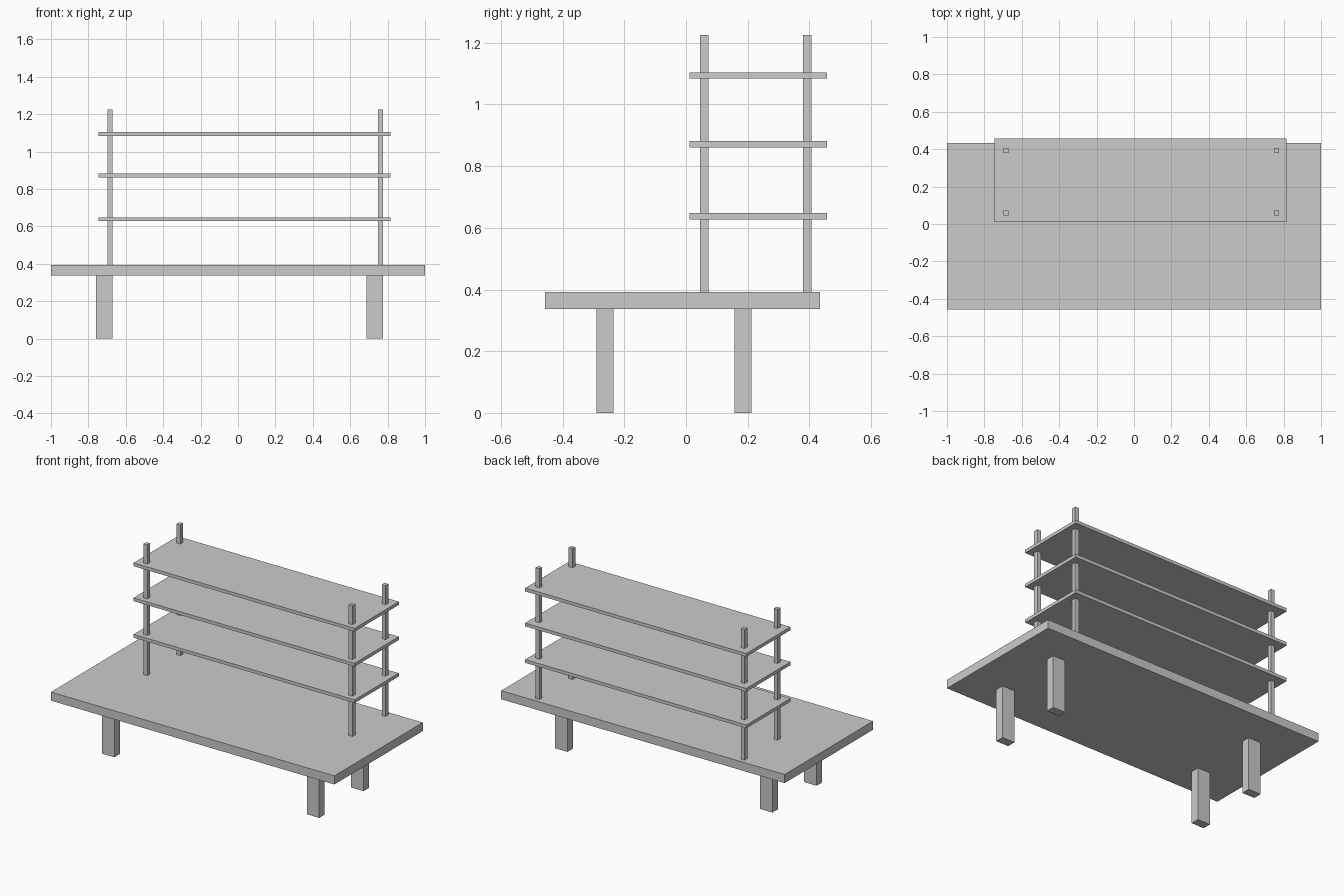
import bpy

if "Cube" in bpy.data.objects:
    bpy.data.objects.remove(bpy.data.objects["Cube"])


def box(name, x, y, z):
    """Add a box spanning the given (min, max) ranges."""
    spans = (x, y, z)
    bpy.ops.mesh.primitive_cube_add(size=1, location=[(a + b) / 2 for a, b in spans])
    ob = bpy.context.object
    ob.name = name
    ob.scale = [b - a for a, b in spans]
    bpy.ops.object.transform_apply(location=False, rotation=False, scale=True)
    return ob


def around(c, size):
    return (c - size / 2, c + size / 2)


TOP_Z = (0.337, 0.392)

# Main tabletop
box("tabletop", (-1, 1), (-0.457, 0.434), TOP_Z)

# Four rectangular legs
for side, x in (("left", -0.714), ("right", 0.732)):
    for end, y in (("front", -0.262), ("back", 0.185)):
        box(f"{end}_{side}_leg", around(x, 0.088), around(y, 0.055), (0, TOP_Z[0]))

# Four slim posts carrying the shelves
for side, x in (("left", -0.685), ("right", 0.763)):
    for end, y in (("front", 0.059), ("back", 0.393)):
        box(f"{end}_{side}_post", around(x, 0.027), around(y, 0.028), (TOP_Z[1], 1.226))

# Three shelves
for i, z in enumerate((0.638, 0.871, 1.094), 1):
    box(f"shelf_{i}", (-0.746, 0.815), (0.012, 0.457), around(z, 0.021))
